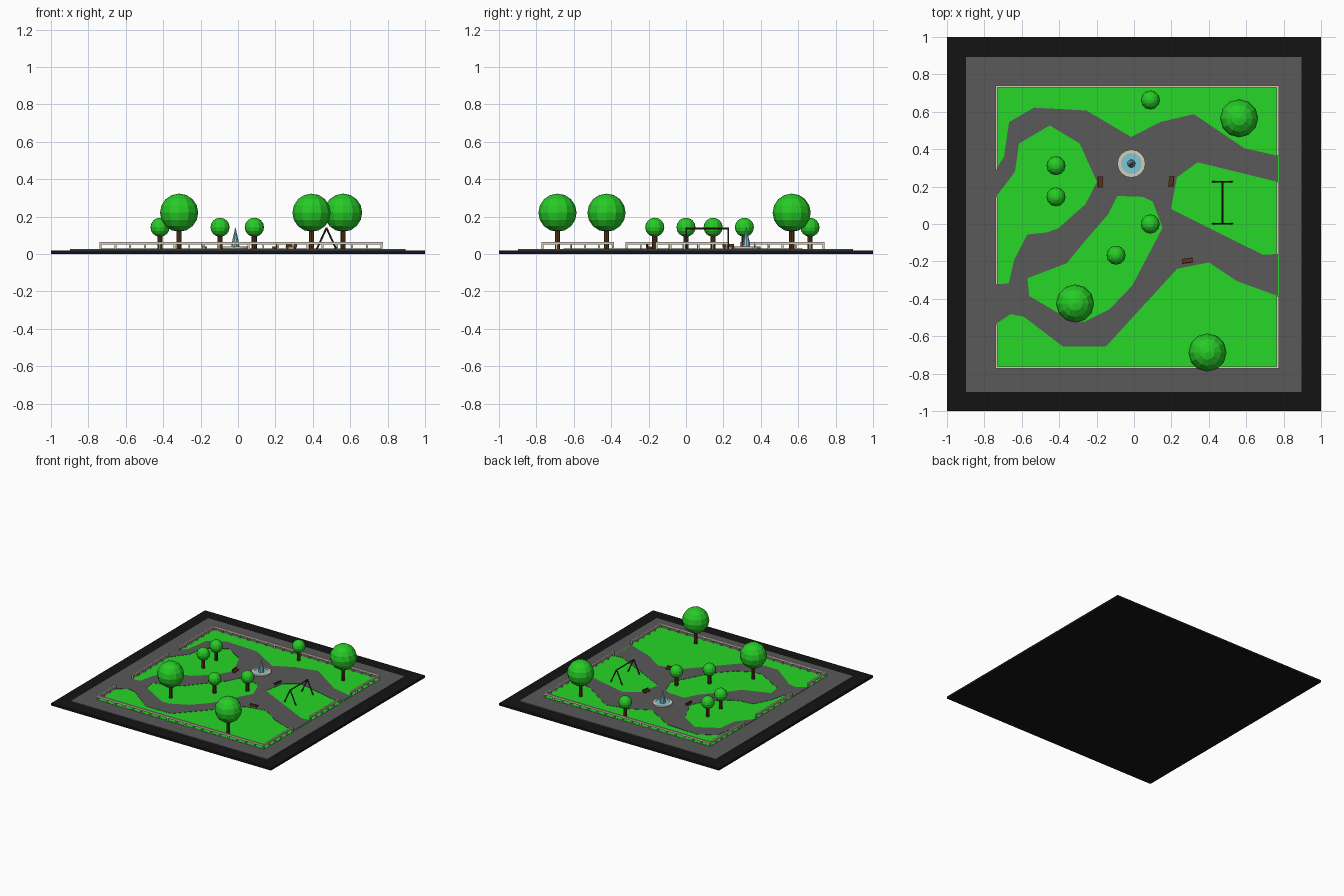
import bpy, bmesh, math
from mathutils import Vector

if "Cube" in bpy.data.objects:
    bpy.data.objects.remove(bpy.data.objects["Cube"])


def mat(name, *rgb):
    m = bpy.data.materials.new(name)
    m.diffuse_color = (*rgb, 1)
    m.use_nodes = True
    m.node_tree.nodes["Principled BSDF"].inputs["Base Color"].default_value = m.diffuse_color
    return m


ASPHALT = mat("asphalt", 0.007, 0.007, 0.007)
PAVING = mat("paving", 0.1, 0.1, 0.1)
GRASS = mat("grass", 0.02, 0.68, 0.02)
LEAF = mat("leaf", 0.02, 0.6, 0.02)
WOOD = mat("wood", 0.1, 0.035, 0.01)
DARK = mat("dark_wood", 0.045, 0.015, 0.008)
CREAM = mat("cream", 0.68, 0.62, 0.5)
WATER = mat("water", 0.22, 0.57, 0.68)


def finish(name, bm, material):
    me = bpy.data.meshes.new(name)
    bm.to_mesh(me)
    bm.free()
    me.materials.append(material)
    ob = bpy.data.objects.new(name, me)
    bpy.context.collection.objects.link(ob)
    return ob


def add_box(bm, x0, x1, y0, y1, z0, z1):
    vs = bmesh.ops.create_cube(bm, size=1)["verts"]
    for v in vs:
        v.co = Vector((x1 if v.co.x > 0 else x0, y1 if v.co.y > 0 else y0, z1 if v.co.z > 0 else z0))


def box(name, material, *b):
    bm = bmesh.new()
    add_box(bm, *b)
    return finish(name, bm, material)


def lathe(name, material, profile, loc, n):
    # revolve an (r, z) profile about z
    bm = bmesh.new()
    vs = [bm.verts.new((r, 0, z)) for r, z in profile]
    es = [bm.edges.new(p) for p in zip(vs, vs[1:])]
    bmesh.ops.spin(bm, geom=vs + es, axis=(0, 0, 1), cent=(0, 0, 0), angle=2 * math.pi, steps=n)
    bmesh.ops.remove_doubles(bm, verts=bm.verts, dist=1e-5)
    bmesh.ops.recalc_face_normals(bm, faces=bm.faces)
    ob = finish(name, bm, material)
    ob.location = loc
    return ob


# Base layers: road, pavement, lawn
box("road", ASPHALT, -1, 1, -1, 1, 0, 0.018)
box("pavement", PAVING, -0.897, 0.895, -0.897, 0.893, 0.018, 0.026)
X0, X1, Y0, Y1 = -0.735, 0.768, -0.767, 0.735
Z = 0.026
box("lawn", GRASS, X0, X1 + 0.007, Y0, Y1, Z, Z + 0.002)

# Winding path with a central island as a hole
outer = [(-.74, .29), (-.695, .36), (-.668, .545), (-.535, .622), (-.255, .607), (-.015, .465),
         (.14, .545), (.32, .587), (.59, .405), (.769, .365), (.769, .225), (.34, .33), (.23, .25),
         (.197, .08), (.69, -.165), (.769, -.16), (.769, -.385), (.55, -.305), (.40, -.205),
         (.23, -.24), (-.15, -.655), (-.38, -.655), (-.59, -.495), (-.66, -.482), (-.74, -.535),
         (-.74, -.323), (-.67, -.318), (-.64, -.19), (-.57, -.056), (-.465, -.045), (-.406, -.024),
         (-.26, .105), (-.198, .225), (-.29, .43), (-.45, .527), (-.615, .43), (-.636, .28), (-.74, .143)]
island = [(-.09, .15), (.05, .145), (.10, .12), (.153, -.02), (-.01, -.33), (-.13, -.455), (-.26, -.52),
          (-.33, -.52), (-.56, -.385), (-.57, -.29), (-.36, -.21), (-.27, -.10), (-.14, .05)]
cu = bpy.data.curves.new("path", "CURVE")
cu.dimensions = "2D"
cu.fill_mode = "BOTH"
cu.extrude = 0.0015
for pts in (outer, island):
    sp = cu.splines.new("POLY")
    sp.points.add(len(pts) - 1)
    for p, (x, y) in zip(sp.points, pts):
        p.co = (x, y, 0, 1)
    sp.use_cyclic_u = True
cu.materials.append(PAVING)
path = bpy.data.objects.new("path", cu)
bpy.context.collection.objects.link(path)
path.location.z = Z + 0.0025
bpy.context.view_layer.objects.active = path
path.select_set(True)
bpy.ops.object.convert(target="MESH")


# Fence runs: top rail, low rail and evenly spaced posts, open at the gates
def fence(name, a, b):
    a, b = Vector(a), Vector(b)
    bm = bmesh.new()
    lo, hi = (min(a.x, b.x), min(a.y, b.y)), (max(a.x, b.x), max(a.y, b.y))
    for w, z0, z1 in ((0.006, 0.05, 0.065),):
        add_box(bm, lo[0] - w, hi[0] + w, lo[1] - w, hi[1] + w, z0, z1)
    n = max(1, round((b - a).length / 0.08))
    for i in range(n + 1):
        p = a.lerp(b, i / n)
        add_box(bm, p.x - .005, p.x + .005, p.y - .005, p.y + .005, Z, 0.052)
    finish(name, bm, CREAM)


fence("front_fence", (X0, Y0), (X1, Y0))
fence("back_fence", (X0, Y1), (X1, Y1))
for side, x, stops in (("left", X0, (Y0, -.54, -.318, .14, .295, Y1)),
                       ("right", X1, (Y0, -.39, -.158, .218, .37, Y1))):
    for i in range(0, 6, 2):
        fence(f"{side}_fence_{i // 2 + 1}", (x, stops[i]), (x, stops[i + 1]))


# Trees
def tree(i, x, y, r, zc):
    lathe(f"trunk_{i}", WOOD, [(0, Z), (.014, Z), (.014, zc - r * .6), (0, zc - r * .6)], (x, y, 0), 8)
    bm = bmesh.new()
    bmesh.ops.create_uvsphere(bm, u_segments=12, v_segments=8, radius=r)
    finish(f"crown_{i}", bm, LEAF).location = (x, y, zc)


big = [(.562, .565), (-.315, -.425), (.393, -.687)]
small = [(.088, .663), (-.417, .312), (-.417, .145), (.087, 0), (-.096, -.167)]
for i, (x, y) in enumerate(big + small):
    tree(i + 1, x, y, *((.102, .221) if i < 3 else (.051, .143)))

# Fountain: basin, water and jet
F = (-.014, .323, 0)
lathe("fountain_basin", CREAM, [(0, Z), (.075, Z), (.075, .041), (.056, .041), (.056, .034), (0, .034)], F, 16)
lathe("fountain_water", WATER, [(0, .033), (.0565, .033), (.0565, .038), (0, .038)], F, 16)
lathe("fountain_jet", WATER, [(0, .036), (.022, .036), (.019, .06), (.008, .11), (0, .145)], F, 10)


# Benches: seat, backrest on local -y, two legs
def bench(i, x, y, deg):
    bm = bmesh.new()
    add_box(bm, -.029, .029, -.012, .013, .036, .041)
    add_box(bm, -.029, .029, -.014, -.009, .036, .054)
    for s in (-.021, .021):
        add_box(bm, s - .004, s + .004, -.011, .011, Z, .037)
    ob = finish(f"bench_{i}", bm, WOOD)
    ob.location = (x, y, 0)
    ob.rotation_euler.z = math.radians(deg)


bench(1, -.18, .225, -90)
bench(2, .199, .228, 83)
bench(3, .285, -.196, 8)


# Swing frame: two A-frames joined by a top bar
def rod(name, a, b, r=.005):
    a, b = Vector(a), Vector(b)
    bm = bmesh.new()
    bmesh.ops.create_cone(bm, cap_ends=True, segments=6, radius1=r, radius2=r, depth=(b - a).length)
    ob = finish(name, bm, DARK)
    ob.location = (a + b) / 2
    ob.rotation_euler = (b - a).to_track_quat("Z", "Y").to_euler()


for end, y in (("front", .002), ("back", .226)):
    for side, s in (("left", -1), ("right", 1)):
        rod(f"swing_{end}_{side}_leg", (.473 + s * .052, y, Z), (.473, y, .139))
rod("swing_top_bar", (.473, -.003, .137), (.473, .231, .137))
